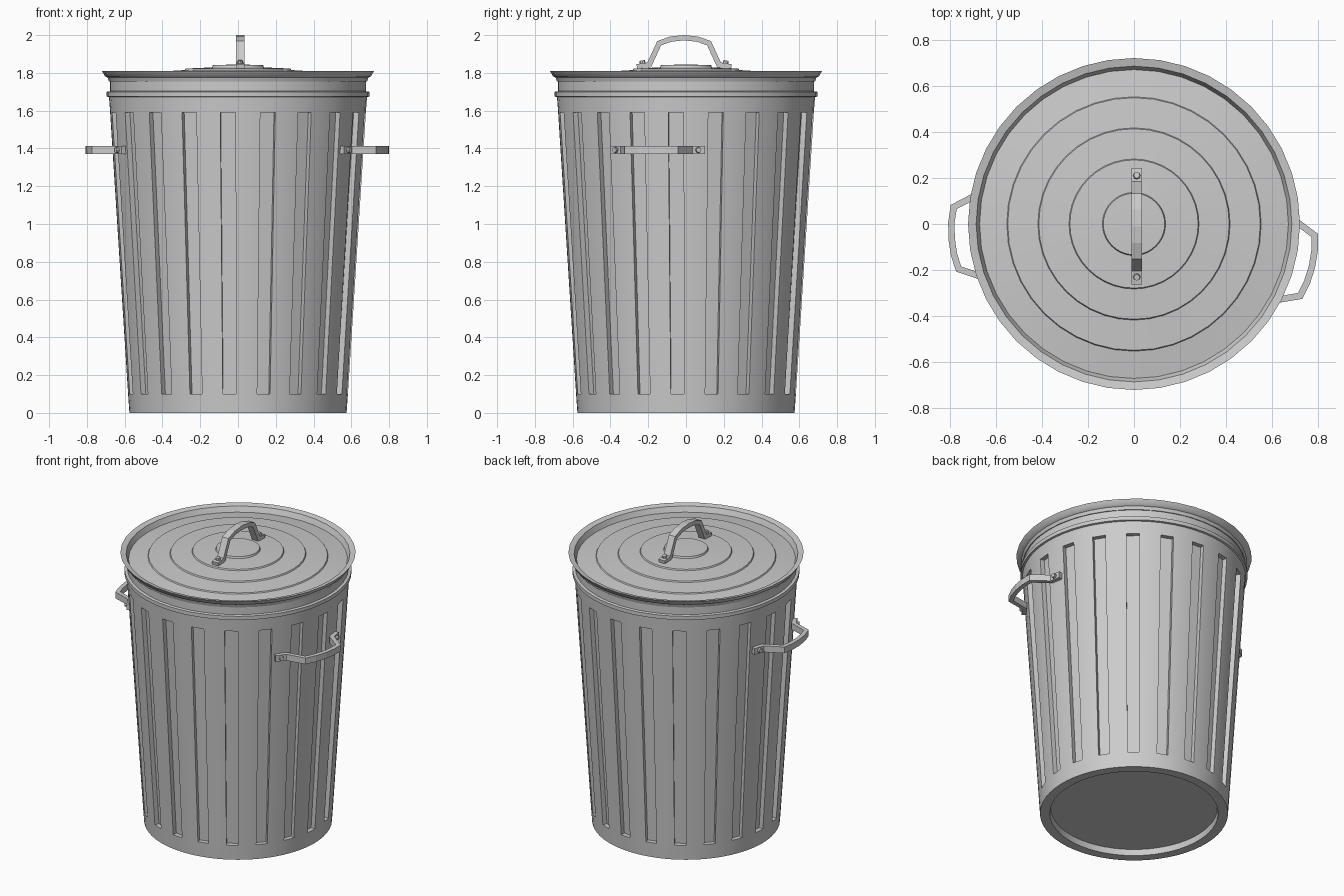
import bpy, bmesh
from math import sin, cos, tau, radians
from mathutils import Matrix, Vector

if "Cube" in bpy.data.objects:
    bpy.data.objects.remove(bpy.data.objects["Cube"])


def finish(name, bm, smooth=35):
    bmesh.ops.recalc_face_normals(bm, faces=bm.faces[:])
    me = bpy.data.meshes.new(name)
    bm.to_mesh(me)
    bm.free()
    ob = bpy.data.objects.new(name, me)
    bpy.context.collection.objects.link(ob)
    if smooth:
        for p in me.polygons:
            p.use_smooth = True
        me.set_sharp_from_angle(angle=radians(smooth))
    return ob


def lathe(bm, profile, angles):
    """Revolve (radius, z) points; returns side faces as rows."""
    rings = []
    for r, z in profile:
        if r == 0:
            rings.append([bm.verts.new((0, 0, z))] * len(angles))
        else:
            rings.append([bm.verts.new((r * cos(a), r * sin(a), z)) for a in angles])
    rows = []
    n = len(angles)
    for lo, hi in zip(rings, rings[1:]):
        row = []
        for i in range(n):
            j = (i + 1) % n
            quad = list(dict.fromkeys((lo[i], lo[j], hi[j], hi[i])))
            row.append(bm.faces.new(quad))
        rows.append(row)
    return rows


def strap(name, half_path, thick, width, matrix, bolt_r=0.017):
    """Bent flat bar, mirrored about u = 0, with a bolt on each end tab."""
    bm = bmesh.new()
    pts = [Vector((-u, h)) for u, h in half_path] + \
          [Vector(p) for p in reversed(half_path[:-1])]
    sections = []
    for i, p in enumerate(pts):
        a = (p - pts[i - 1]).normalized() if i else None
        b = (pts[i + 1] - p).normalized() if i < len(pts) - 1 else None
        t = ((a or b) + (b or a)).normalized()
        nrm = Vector((-t.y, t.x))
        off = nrm * (thick / 2) / max(t.dot(a or b), 0.5)
        sections.append([bm.verts.new((*(p + s * off), w * width / 2))
                         for s, w in ((1, -1), (1, 1), (-1, 1), (-1, -1))])
    for s, e in zip(sections, sections[1:]):
        for k in range(4):
            bm.faces.new((s[k], s[(k + 1) % 4], e[(k + 1) % 4], e[k]))
    bm.faces.new(sections[0])
    bm.faces.new(sections[-1])
    # bolts
    for p, q in ((pts[0], pts[1]), (pts[-2], pts[-1])):
        d = (q - p).normalized()
        nrm = Vector((-d.y, d.x, 0))
        c = ((p + q) / 2).to_3d() + nrm * (thick / 2 + 0.004)
        rot = nrm.to_track_quat('Z', 'Y').to_matrix().to_4x4()
        bmesh.ops.create_cone(bm, cap_ends=True, segments=8, radius1=bolt_r,
                              radius2=bolt_r * 0.8, depth=0.022,
                              matrix=Matrix.Translation(c) @ rot)
    bm.transform(matrix)
    return finish(name, bm, 0)


def frame(u, h, w, origin=(0, 0, 0)):
    m = Matrix((u, h, w)).transposed().to_4x4()
    m.translation = origin
    return m


# Can body with twenty recessed flutes
SLOTS, HALF, DEPTH = 20, radians(3.45), 0.03
angles = []
for k in range(SLOTS):
    c = radians(-94.5) + k * tau / SLOTS
    angles += [c - HALF, c + HALF, c + tau / SLOTS / 2]
body = bmesh.new()
rows = lathe(body, [(0, 0.04), (0.51, 0.04), (0.515, 0), (0.575, 0), (0.582, 0.1),
                    (0.677, 1.59), (0.683, 1.672), (0.695, 1.675), (0.695, 1.70),
                    (0.677, 1.703), (0.677, 1.76)], angles)
flutes = [f for i, f in enumerate(rows[4]) if i % 3 == 0]
for f in bmesh.ops.extrude_discrete_faces(body, faces=flutes)['faces']:
    mid = f.calc_center_median()
    inward = Vector((mid.x, mid.y, 0)).normalized() * -DEPTH
    for v in f.verts:
        v.co += inward
finish("can_body", body)

# Lid with flared rim and stepped dome
lid = bmesh.new()
lathe(lid, [(0.66, 1.752), (0.683, 1.754), (0.69, 1.775), (0.704, 1.782), (0.72, 1.81),
            (0.685, 1.802), (0.67, 1.767), (0.552, 1.783), (0.548, 1.79),
            (0.417, 1.799), (0.413, 1.807), (0.282, 1.815), (0.278, 1.823),
            (0.137, 1.829), (0.133, 1.841), (0, 1.845)],
      [i * tau / 40 for i in range(40)])
finish("lid", lid)

# Lid handle
strap("lid_handle", [(0.25, 1.832), (0.185, 1.842), (0.132, 1.957), (0.07, 1.979), (0, 1.986)],
      0.028, 0.046, frame((0, 1, 0), (0, 0, 1), (1, 0, 0), (0.012, -0.01, 0)))

# Side handles
for name, deg in (("right_handle", -13.5), ("left_handle", 184.5)):
    a = radians(deg)
    strap(name, [(0.252, 0.627), (0.185, 0.657), (0.135, 0.774), (0.07, 0.789), (0, 0.794)],
          0.028, 0.042, frame((sin(a), -cos(a), 0), (cos(a), sin(a), 0), (0, 0, 1), (0, 0, 1.392)))
